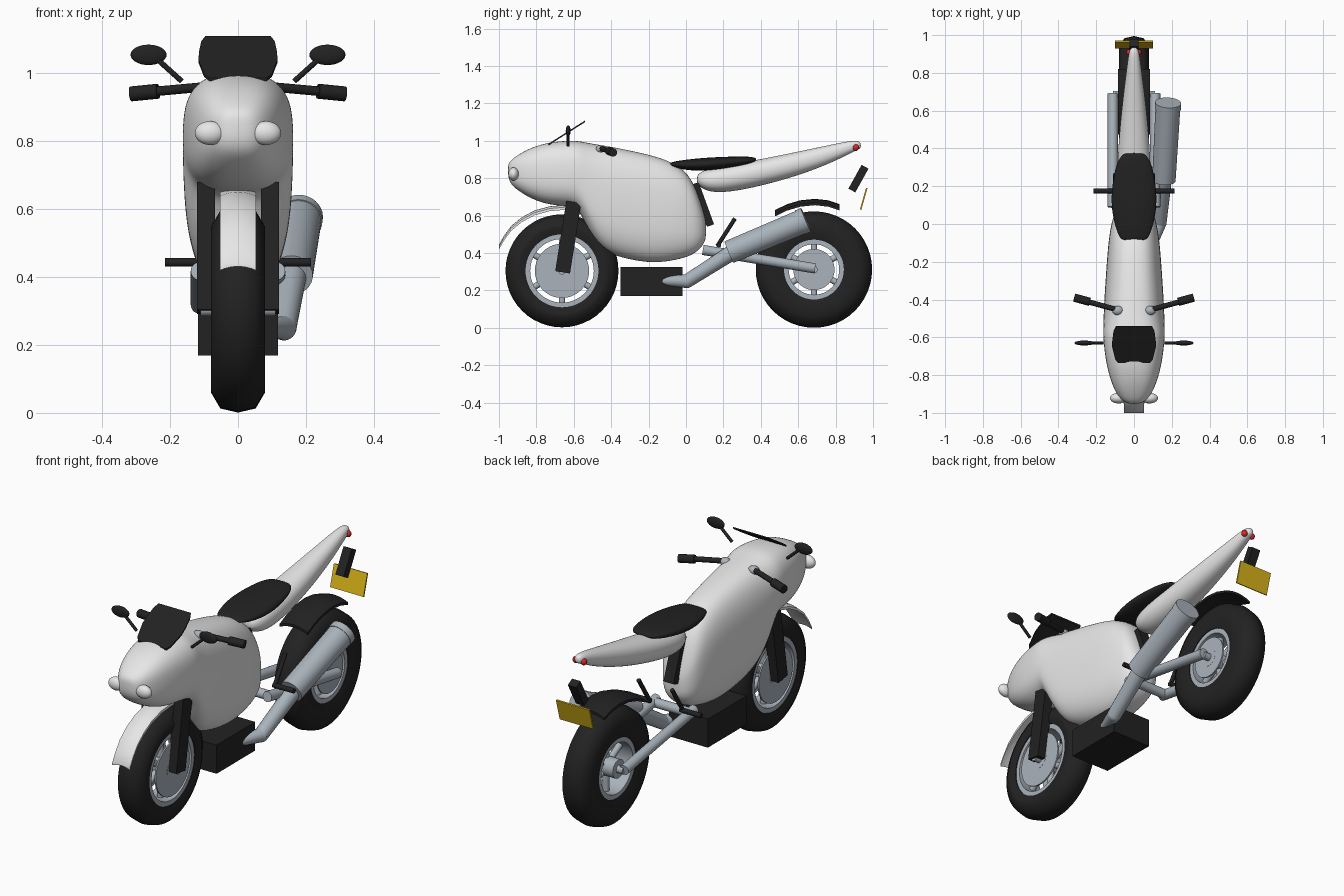
import bpy, bmesh, math
from mathutils import Vector

cube = bpy.data.objects.get("Cube")
if cube:
    bpy.data.objects.remove(cube, do_unlink=True)


def material(name, *rgb):
    m = bpy.data.materials.new(name)
    m.use_nodes = True
    m.diffuse_color = (*rgb, 1)
    m.node_tree.nodes["Principled BSDF"].inputs["Base Color"].default_value = (*rgb, 1)
    return m


WHITE = material("white paint", .8, .8, .8)
BLACK = material("black", .016, .016, .016)
METAL = material("grey metal", .4, .45, .5)
YELLOW = material("yellow plate", .7, .46, .01)
RED = material("red lens", .7, .02, .02)


def finish(bm, name, mat, angle=40):
    bmesh.ops.recalc_face_normals(bm, faces=bm.faces)
    mesh = bpy.data.meshes.new(name)
    bm.to_mesh(mesh)
    bm.free()
    mesh.materials.append(mat)
    ob = bpy.data.objects.new(name, mesh)
    bpy.context.collection.objects.link(ob)
    bpy.ops.object.select_all(action='DESELECT')
    bpy.context.view_layer.objects.active = ob
    ob.select_set(True)
    bpy.ops.object.shade_smooth_by_angle(angle=math.radians(angle))
    return ob


def skin(bm, rings, closed=False):
    """Bridge rings of points into a tube, capped unless closed on itself."""
    loops = [[bm.verts.new(p) for p in ring] for ring in rings]
    pairs = list(zip(loops, loops[1:])) + ([(loops[-1], loops[0])] if closed else [])
    for a, b in pairs:
        for i in range(len(a)):
            j = (i + 1) % len(a)
            bm.faces.new((a[i], a[j], b[j], b[i]))
    if not closed:
        bm.faces.new(loops[0])
        bm.faces.new(loops[-1])


def loft(name, mat, stations, power):
    """Superellipse sections along y: (y, top, bottom, half width)."""
    bm, rings, n = bmesh.new(), [], 24
    for y, top, low, w in stations:
        ring = []
        for k in range(n):
            a = math.tau * k / n
            c, s = math.cos(a), math.sin(a)
            x = w * math.copysign(abs(c) ** (2 / power), c)
            z = (top - low) / 2 * math.copysign(abs(s) ** (2 / power), s)
            ring.append((x, y, (top + low) / 2 + z))
        rings.append(ring)
    skin(bm, rings)
    ob = finish(bm, name, mat, 80)
    ob.modifiers.new("smooth", 'SUBSURF').levels = 2
    ob.modifiers["smooth"].render_levels = 2
    return ob


def rod(name, mat, a, b, r, r2=None, sides=20):
    a, b = Vector(a), Vector(b)
    bm = bmesh.new()
    bmesh.ops.create_cone(bm, cap_ends=True, segments=sides, radius1=r,
                          radius2=r if r2 is None else r2, depth=(b - a).length)
    bm.transform((b - a).to_track_quat('Z', 'Y').to_matrix().to_4x4())
    bmesh.ops.translate(bm, verts=bm.verts, vec=(a + b) / 2)
    return finish(bm, name, mat)


def ball(name, mat, centre, size):
    bm = bmesh.new()
    bmesh.ops.create_uvsphere(bm, u_segments=24, v_segments=16, radius=1)
    bmesh.ops.scale(bm, verts=bm.verts, vec=size)
    bmesh.ops.translate(bm, verts=bm.verts, vec=centre)
    return finish(bm, name, mat, 80)


def box(name, mat, centre, size, tilt=0):
    bm = bmesh.new()
    bmesh.ops.create_cube(bm, size=1)
    bmesh.ops.scale(bm, verts=bm.verts, vec=size)
    ob = finish(bm, name, mat)
    ob.location = centre
    ob.rotation_euler.x = math.radians(tilt)
    return ob


def lathe(name, mat, y, z, profile, angle=50, n=48):
    """Spin a closed (x, radius) profile about the wheel axle."""
    bm = bmesh.new()
    turn = [math.tau * k / n for k in range(n)]
    skin(bm, [[(x, y + r * math.cos(a), z + r * math.sin(a)) for x, r in profile]
              for a in turn], closed=True)
    return finish(bm, name, mat, angle)


def strip(name, mat, path, half, crown, thick):
    """Thin mudguard swept along a (y, z) path, crowned across its width."""
    bm = bmesh.new()
    cols = [-1, -.75, -.4, 0, .4, .75, 1]
    rings = []
    for y, z in path:
        upper = [(half * c, y, z - crown * c * c) for c in cols]
        lower = [(x, yy, zz - thick) for x, yy, zz in reversed(upper)]
        rings.append(upper + lower)
    skin(bm, rings)
    return finish(bm, name, mat, 50)


# Wheels: tyre, rim, hub, spokes and brake discs
def wheel(label, y, z, radius, rim, disc, disc_sides):
    shoulder = [(.07, rim - .005), (.08, rim + .03), (.08, radius - .06),
                (.052, radius - .012)]
    outline = shoulder + [(0, radius)] + [(-x, r) for x, r in reversed(shoulder)]
    lathe(label + "_tyre", BLACK, y, z, outline)
    lathe(label + "_rim", METAL, y, z,
          [(.066, rim - .03), (.066, rim), (-.066, rim), (-.066, rim - .03)])
    rod(label + "_hub", METAL, (-.075, y, z), (.075, y, z), .05)
    rod(label + "_axle", METAL, (-.11, y, z), (.11, y, z), .02)
    for k in range(6):
        a = math.tau * (k + .5) / 6
        rod(label + "_spoke", METAL, (0, y, z),
            (0, y + (rim - .02) * math.cos(a), z + (rim - .02) * math.sin(a)), .017)
    for s in disc_sides:
        rod(label + "_brake_disc", METAL, (s * .066, y, z), (s * .074, y, z), disc, sides=40)


wheel("front", -.663, .305, .302, .2, .145, (-1, 1))
wheel("rear", .684, .312, .311, .165, .11, (1,))

# Fairing with tank, tail cowl and seat
loft("fairing", WHITE, [
    (-.952, .87, .815, .025), (-.94, .895, .77, .06), (-.9, .925, .735, .093),
    (-.83, .965, .69, .125), (-.73, .995, .655, .15), (-.62, 1.003, .65, .163),
    (-.57, 1, .63, .164), (-.52, .99, .515, .163), (-.46, .98, .425, .161),
    (-.38, .967, .38, .157), (-.2, .93, .343, .145), (-.08, .893, .355, .135),
    (.02, .825, .38, .118), (.07, .7, .415, .095), (.1, .6, .455, .06),
    (.107, .56, .49, .03)], 2.7)
loft("tail_cowl", WHITE, [
    (.058, .81, .775, .03), (.075, .835, .75, .06), (.15, .86, .715, .09),
    (.34, .89, .742, .09), (.61, .945, .815, .066), (.8, .985, .892, .042),
    (.89, 1.002, .94, .03), (.925, 1, .955, .022), (.935, .985, .965, .01)], 2.2)
loft("seat", BLACK, [
    (-.088, .88, .87, .05), (-.075, .888, .86, .078), (0, .9, .842, .105),
    (.1, .91, .84, .122), (.2, .915, .848, .118), (.32, .918, .87, .095),
    (.365, .912, .885, .065), (.375, .905, .895, .045)], 2.4)

# Engine, rear shock and tail hanger
box("engine", BLACK, (0, -.185, .247), (.234, .33, .155))
box("rear_shock", BLACK, (0, .09, .66), (.06, .04, .24), 20)
box("plate_hanger", BLACK, (0, .922, .798), (.05, .042, .145), -29)
box("number_plate", YELLOW, (0, .95, .69), (.2, .008, .12), -16)

# Mudguards
strip("front_mudguard", WHITE,
      [(-1, .445), (-.975, .49), (-.935, .545), (-.88, .59), (-.81, .628),
       (-.73, .65), (-.62, .66)], .053, .012, .014)
strip("rear_mudguard", BLACK,
      [(.475, .63), (.54, .661), (.61, .682), (.69, .69), (.76, .682), (.82, .662)],
      .085, .02, .014)

# Windscreen, bowed at its sides
bm = bmesh.new()
low, high = Vector((0, -.735, .985)), Vector((0, -.535, 1.112))
half_outline = [(.085, 0), (.1, .1), (.116, .42), (.115, .6), (.108, .85), (.096, .97)]
points = half_outline + [(-x, t) for x, t in reversed(half_outline)]
layers = [[low.lerp(high, t) + Vector((x, 0, d)) for x, t in points] for d in (0, -.009)]
skin(bm, layers)
finish(bm, "windscreen", BLACK)

# Exhaust on the left side
rod("header_pipe", METAL, (.08, -.16, .25), (.135, .005, .25), .02, .037)
ball("pipe_elbow", METAL, (.135, .005, .25), (.037, .037, .037))
rod("exhaust_pipe", METAL, (.135, .005, .25), (.16, .25, .405), .037, .042)
rod("muffler", METAL, (.158, .23, .405), (.18, .625, .57), .062, .066, 32)
rod("muffler_cap", METAL, (.179, .61, .564), (.181, .642, .578), .069, sides=32)

# Swingarm cross tube
rod("swingarm_pivot", METAL, (-.115, .12, .41), (.115, .12, .41), .025)

# Paired parts
for s, side in ((1, "left"), (-1, "right")):
    def both(part, maker, mat, a, b, *rest):
        """Mirror the first point, and the second when it is a rod end."""
        a = (s * a[0], *a[1:])
        if maker is rod:
            b = (s * b[0], *b[1:])
        return maker(side + "_" + part, mat, a, b, *rest)

    both("fork_leg", box, BLACK, (.094, -.63, .485), (.052, .08, .38), -9)
    both("swingarm", rod, METAL, (.112, .09, .417), (.112, .69, .318), .027)
    both("headlight", ball, WHITE, (.082, -.922, .823), (.045, .028, .035))
    both("tail_light", ball, RED, (.024, .908, .964), (.016, .016, .018))
    both("mirror_stalk", rod, BLACK, (.165, -.63, .975), (.235, -.63, 1.038), .008)
    both("mirror", ball, BLACK, (.263, -.63, 1.053), (.053, .013, .03))
    both("handlebar", rod, BLACK, (.085, -.455, .96), (.25, -.41, .945), .014)
    both("grip", rod, BLACK, (.235, -.412, .946), (.315, -.39, .938), .022)
    both("bar_clamp", ball, METAL, (.085, -.458, .955), (.03, .025, .022))
    both("foot_peg", rod, BLACK, (.09, .175, .443), (.215, .175, .443), .013)
    both("peg_bracket", rod, BLACK, (.1, .167, .437), (.1, .262, .585), .011)
